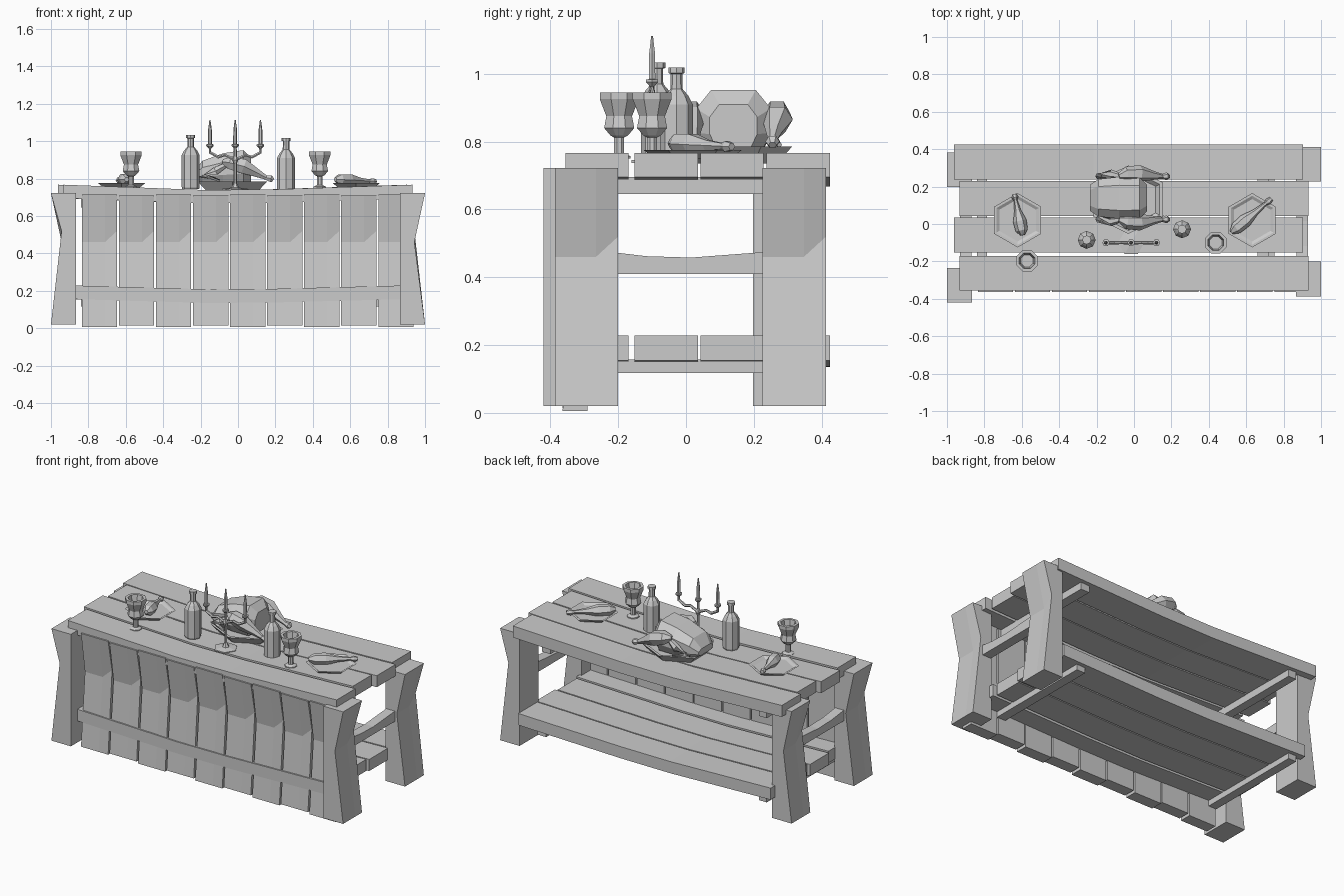
import bpy, bmesh
from math import sin, cos, pi
from mathutils import Vector

cube = bpy.data.objects.get("Cube")
if cube:
    bpy.data.objects.remove(cube, do_unlink=True)

grey = bpy.data.materials.new("plain_grey")
grey.use_nodes = True
colour = (0.6, 0.6, 0.6, 1)
grey.diffuse_color = colour
grey.node_tree.nodes["Principled BSDF"].inputs["Base Color"].default_value = colour


def loft(name, rings):
    """Join equal closed rings of points into a capped flat-shaded solid."""
    bm = bmesh.new()
    loops = [[bm.verts.new(p) for p in ring] for ring in rings]
    n = len(loops[0])
    for a, b in zip(loops, loops[1:]):
        for i in range(n):
            j = (i + 1) % n
            bm.faces.new((a[i], a[j], b[j], b[i]))
    bm.faces.new(loops[0])
    bm.faces.new(loops[-1])
    bmesh.ops.recalc_face_normals(bm, faces=bm.faces)
    mesh = bpy.data.meshes.new(name)
    bm.to_mesh(mesh)
    bm.free()
    mesh.materials.append(grey)
    ob = bpy.data.objects.new(name, mesh)
    bpy.context.scene.collection.objects.link(ob)
    return ob


def plank(name, x0, x1, y0, y1, z0, z1, sag):
    """Board along x that dips in the middle."""
    rings = []
    for t, dip in ((0, 0), (0.2, 0.5), (0.4, 1), (0.6, 0.9), (0.8, 0.45), (1, 0)):
        x, d = x0 + (x1 - x0) * t, sag * dip
        rings.append([(x, y0, z0 - d), (x, y1, z0 - d), (x, y1, z1 - d), (x, y0, z1 - d)])
    return loft(name, rings)


def beam(name, x0, x1, y0, y1, z0, z1, sag=0):
    """Crosspiece along y whose upper face is worn in the middle."""
    rings = []
    for t, dip in ((0, 0), (0.25, 0.8), (0.5, 1), (1, 0)):
        y = y0 + (y1 - y0) * t
        top = z1 - sag * dip
        rings.append([(x0, y, z0), (x1, y, z0), (x1, y, top), (x0, y, top)])
    return loft(name, rings)


def hewn_board(name, w0, w1, inner, outer, waist, z0, z1, angle):
    """Upright board with a notched outer face; angle turns it about z."""
    rings = []
    for t, zw in ((0, 0.46), (0.65, 0.46), (1, 0.52)):
        w = w0 + (w1 - w0) * t
        profile = [(inner, z0), (outer, z0), (waist, zw), (outer, z1), (inner, z1)]
        rings.append([(w * cos(angle) + d * sin(angle),
                       w * sin(angle) - d * cos(angle), z) for d, z in profile])
    return loft(name, rings)


def lathe(name, x, y, profile, sides=8, stretch=1, turn=0):
    """Turned solid from (radius, height) pairs."""
    return loft(name, [[(x + r * cos(turn + 2 * pi * i / sides),
                         y + stretch * r * sin(turn + 2 * pi * i / sides), z)
                        for i in range(sides)] for r, z in profile])


def tube(name, path, radii, sides=6):
    """Tapered rod through a few points."""
    pts = [Vector(p) for p in path]
    rings = []
    for i, p in enumerate(pts):
        axis = (pts[min(i + 1, len(pts) - 1)] - pts[max(i - 1, 0)]).normalized()
        ref = Vector((0, 0, 1)) if abs(axis.z) < 0.9 else Vector((0, 1, 0))
        u = axis.cross(ref).normalized()
        v = axis.cross(u)
        rings.append([p + radii[i] * (u * cos(2 * pi * k / sides) + v * sin(2 * pi * k / sides))
                      for k in range(sides)])
    return loft(name, rings)


# Table top and lower shelf
rows = [(-0.355, -0.17, 0.0), (-0.152, 0.035, -0.03), (0.043, 0.229, 0.0), (0.237, 0.425, -0.03)]
for i, (y0, y1, shift) in enumerate(rows):
    plank(f"top_plank_{i + 1}", -0.932 + shift, 0.933 + shift, y0, y1, 0.695, 0.767, 0.028)
    plank(f"shelf_plank_{i + 1}", -0.87 + shift / 2, 0.88 + shift / 2, y0, y1, 0.155, 0.228, 0.02)

# Legs, notched on the outside
legs = [("front_left_leg", pi / 2, -0.387, -0.2), ("back_left_leg", pi / 2, 0.226, 0.413),
        ("front_right_leg", -pi / 2, 0.235, 0.42), ("back_right_leg", -pi / 2, -0.382, -0.197)]
for name, angle, w0, w1 in legs:
    hewn_board(name, w0, w1, 0.865, 1.0, 0.943, 0.02, 0.722, angle)

# Crosspieces
beam("left_top_beam", 0.66, 0.72, -0.33, 0.4, 0.645, 0.695)
beam("right_top_beam", -0.84, -0.785, -0.33, 0.4, 0.645, 0.695)
beam("left_shelf_beam", 0.69, 0.75, -0.33, 0.4, 0.117, 0.157)
beam("right_shelf_beam", -0.84, -0.785, -0.33, 0.4, 0.117, 0.157)
for side, x in (("left", 0.9), ("right", -0.9)):
    beam(f"{side}_stretcher", x - 0.03, x + 0.03, -0.25, 0.28, 0.41, 0.478, 0.02)

# Front panel boards
for i in range(9):
    x = -0.834 + 0.198 * i
    hewn_board(f"front_panel_{i + 1}", x, x + 0.188, 0.29, 0.364, 0.325,
               0.005 + 0.01 * (i % 2), 0.715 - 0.005 * (i % 2), 0)

# Goblets
goblet = [(0.036, 0.75), (0.036, 0.757), (0.016, 0.765), (0.016, 0.812), (0.028, 0.818),
          (0.048, 0.84), (0.041, 0.875), (0.062, 0.925), (0.062, 0.945), (0.045, 0.945), (0.035, 0.89)]
lathe("right_goblet", -0.572, -0.197, goblet, turn=pi / 8)
lathe("left_goblet", 0.437, -0.1, goblet, turn=pi / 8)

# Bottles
bottle = [(0.045, 0.0), (0.048, 0.01), (0.048, 0.18), (0.035, 0.205), (0.018, 0.225),
          (0.017, 0.27), (0.024, 0.272), (0.024, 0.288)]
for name, x, y, base in (("right_bottle", -0.253, -0.085, 0.745), ("left_bottle", 0.257, -0.028, 0.73)):
    lathe(name, x, y, [(r, z + base) for r, z in bottle])

# Candle holder with three candles
cx, cy = -0.015, -0.1
lathe("candle_holder_stem", cx, cy, [(0.07, 0.737), (0.07, 0.745), (0.02, 0.752), (0.009, 0.775),
                                     (0.009, 0.88), (0.017, 0.9), (0.009, 0.92), (0.008, 0.97)], 6)
for s, side in ((1, "left"), (-1, "right")):
    tube(f"{side}_candle_arm", [(cx, cy, 0.9), (cx + s * 0.055, cy, 0.925), (cx + s * 0.09, cy, 0.915),
                                (cx + s * 0.135, cy, 0.94), (cx + s * 0.135, cy, 0.97)],
         [0.009, 0.008, 0.009, 0.009, 0.007])
for name, dx in (("left_candle", 0.135), ("middle_candle", 0), ("right_candle", -0.135)):
    lathe(name, cx + dx, cy, [(0.007, 0.962), (0.02, 0.975), (0.02, 0.983), (0.011, 0.984),
                              (0.01, 1.06), (0.003, 1.112)], 6)


# Plates
def plate(name, x, y, r, base, height, stretch=1):
    lathe(name, x, y, [(r * 0.75, base), (r, base + height), (r * 0.9, base + height),
                       (r * 0.78, base + height * 0.6)], 6, stretch, pi / 6)


plate("right_plate", -0.622, 0.02, 0.145, 0.75, 0.025)
plate("left_plate", 0.632, 0.02, 0.145, 0.75, 0.025)
plate("serving_plate", -0.03, 0.13, 0.215, 0.735, 0.05, 0.85)


# Meat pieces
def drumstick(name, thick, thin):
    a, b = Vector(thick), Vector(thin)
    tube(name, [a.lerp(b, t) for t in (0, 0.12, 0.35, 0.6, 0.85, 0.92, 1)],
         [0.012, 0.033, 0.036, 0.018, 0.01, 0.018, 0.012])


drumstick("right_drumstick", (-0.595, -0.06, 0.795), (-0.64, 0.16, 0.79))
drumstick("left_drumstick", (0.52, -0.045, 0.795), (0.735, 0.135, 0.785))

# Roast bird: faceted body, two legs, two wings
body = []
for x, half, low, high in ((-0.235, 0.07, 0.795, 0.835), (-0.19, 0.1, 0.775, 0.895), (-0.08, 0.112, 0.77, 0.935),
                           (0.03, 0.11, 0.77, 0.952), (0.07, 0.07, 0.785, 0.91)):
    h = high - low
    body.append([(x, 0.14 + half * k, low + h * t) for k, t in
                 ((-0.75, 0), (0.75, 0), (1, 0.3), (1, 0.7), (0.6, 1), (-0.6, 1), (-1, 0.7), (-1, 0.3))])
loft("roast_body", body)
for s, side in ((1, "back"), (-1, "front")):
    y = 0.14 + s * 0.115
    tube(f"{side}_roast_leg", [(-0.08, y, 0.89), (-0.04, y + s * 0.012, 0.885), (0.03, y + s * 0.015, 0.865),
                               (0.1, y + s * 0.005, 0.83), (0.15, y, 0.805), (0.175, y, 0.8), (0.187, y, 0.79)],
         [0.015, 0.04, 0.045, 0.025, 0.013, 0.021, 0.012])
    tube(f"{side}_roast_wing", [(-0.07, y, 0.87), (-0.12, y + s * 0.012, 0.84), (-0.19, y, 0.815),
                                (-0.1, y + s * 0.02, 0.79)], [0.015, 0.024, 0.018, 0.008])
